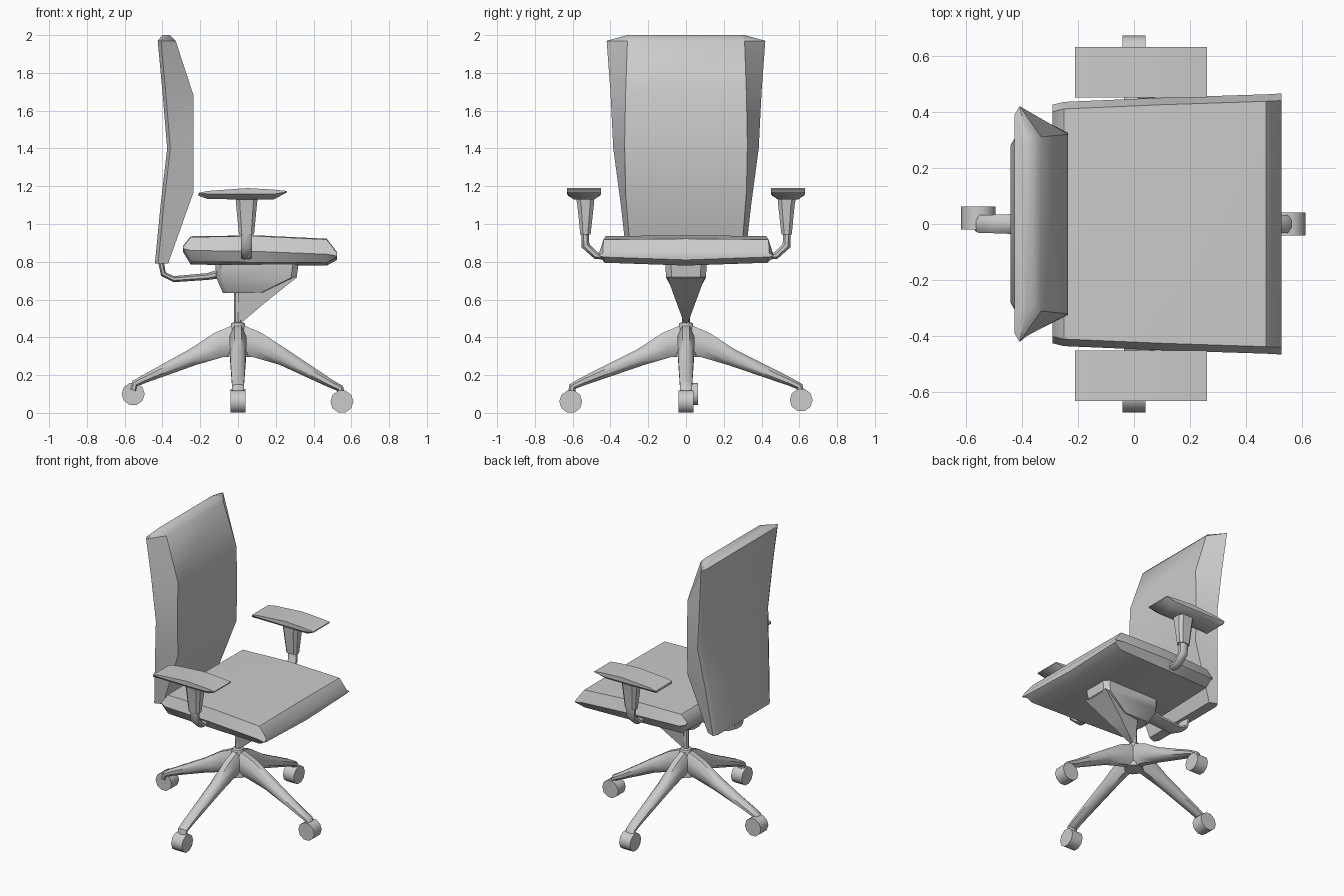
import bpy, bmesh, math
from mathutils import Vector, Matrix

if "Cube" in bpy.data.objects:
    bpy.data.objects.remove(bpy.data.objects["Cube"])


def loft(name, rings, angle=42):
    """Skin a list of equal-length rings, cap both ends."""
    bm = bmesh.new()
    vs = [[bm.verts.new(p) for p in r] for r in rings]
    n = len(rings[0])
    for a, b in zip(vs, vs[1:]):
        for i in range(n):
            j = (i + 1) % n
            bm.faces.new((a[i], a[j], b[j], b[i]))
    bm.faces.new(vs[0])
    bm.faces.new(vs[-1])
    bmesh.ops.recalc_face_normals(bm, faces=bm.faces)
    me = bpy.data.meshes.new(name)
    bm.to_mesh(me)
    bm.free()
    ob = bpy.data.objects.new(name, me)
    bpy.context.collection.objects.link(ob)
    bpy.ops.object.select_all(action='DESELECT')
    ob.select_set(True)
    bpy.context.view_layer.objects.active = ob
    bpy.ops.object.shade_smooth_by_angle(angle=math.radians(angle))
    return ob


def bar(name, path, turn=0.0, n=8):
    """Sweep along a (distance, z, half width, half height) path, turned about z."""
    rot = Matrix.Rotation(turn, 3, 'Z')
    rings = []
    for i, (r, z, w, h) in enumerate(path):
        a, b = path[max(i - 1, 0)], path[min(i + 1, len(path) - 1)]
        t = Vector((b[0] - a[0], 0, b[1] - a[1])).normalized()
        up = Vector((-t.z, 0, t.x))
        k = 1 / math.cos(math.pi / n)
        ring = []
        for s in range(n):
            q = 2 * math.pi * (s + .5) / n
            ring.append(rot @ (Vector((r, 0, z)) + up * h * k * math.sin(q)
                               + Vector((0, w * k * math.cos(q), 0))))
        rings.append(ring)
    return loft(name, rings)


def rect(x0, x1, y0, y1, z, c=0.0):
    """Level rectangle with corners cut by c."""
    return [(x0 + c, y0, z), (x1 - c, y0, z), (x1, y0 + c, z), (x1, y1 - c, z),
            (x1 - c, y1, z), (x0 + c, y1, z), (x0, y1 - c, z), (x0, y0 + c, z)]


# Backrest: rim x, z, half width, then front panel x, z, half width
back = [(-.435, .79, .31, -.37, .79, .29),
        (-.405, 1.10, .345, -.235, 1.17, .32),
        (-.37, 1.40, .385, -.235, 1.42, .325),
        (-.395, 1.70, .40, -.235, 1.68, .32),
        (-.42, 1.97, .42, -.33, 1.97, .31),
        (-.395, 2.0, .31, -.36, 2.0, .29)]
loft("backrest", [[(x - .005, -y + .03, z), (x + .012, -y, z), (fx, -fy, fz),
                   (fx, fy, fz), (x + .012, y, z), (x - .005, y - .03, z)]
                  for x, z, y, fx, fz, fy in back])

# Seat cushion: stations along x with half width and heights
seat = [(-.29, .425, .85, .885, .87),
        (-.25, .435, .785, .935, .86),
        (.10, .45, .782, .94, .855),
        (.47, .462, .78, .922, .84),
        (.525, .465, .81, .85, .83)]
loft("seat", [[(x, -w, m), (x, -w + .03, zb + .015), (x, 0, zb), (x, w - .03, zb + .015),
               (x, w, m), (x, w - .025, zt - .004), (x, 0, zt), (x, -w + .025, zt - .004)]
              for x, w, zb, zt, m in seat])

# Tilt mechanism, its tapered front fin and the gas post
loft("mechanism", [rect(-.08, .15, -.06, .06, .635, .03),
                   rect(-.115, .31, -.105, .105, .715, .03),
                   rect(-.12, .32, -.11, .11, .785, .03)])
loft("mechanism_fin", [[(.315, -.10, .72), (.315, .10, .72), (.0, .05, .70), (.0, -.05, .70)],
                       [(.16, -.055, .597), (.16, .055, .597), (.0, .03, .60), (.0, -.03, .60)],
                       [(.015, -.01, .475), (.015, .01, .475), (0, .01, .475), (0, -.01, .475)]])
loft("gas_post", [[(.02 * math.cos(a * math.pi / 4), .02 * math.sin(a * math.pi / 4), z)
                   for a in range(8)] for z in (.44, .68)])

# Bracket joining mechanism and backrest
bar("back_bracket", [(-.08, .74, .06, .025), (-.16, .722, .05, .018), (-.34, .708, .05, .016),
                     (-.395, .735, .05, .015), (-.41, .81, .05, .015)])

# Armrests on both sides
for side, s in (("right", -1), ("left", 1)):
    def ys(a, b):
        return (min(a * s, b * s), max(a * s, b * s))
    pad = []
    for x, zb, zt, wb, wt in [(-.21, 1.15, 1.165, .085, .09), (-.16, 1.132, 1.175, .055, .09),
                              (.05, 1.13, 1.19, .052, .09), (.19, 1.13, 1.182, .055, .09),
                              (.26, 1.168, 1.175, .085, .09)]:
        c = .54 * s
        zm = min(zb + .028, zt - .004)
        pad.append([(x, c - wb, zb), (x, c + wb, zb), (x, c + wt, zm),
                    (x, c + wt, zt), (x, c - wt, zt), (x, c - wt, zm)])
    loft("armrest_pad_" + side, pad)
    loft("armrest_sleeve_" + side, [rect(.005, .085, *ys(.505, .56), .945, .015),
                                    rect(-.01, .1, *ys(.488, .575), 1.10, .02),
                                    rect(-.012, .105, *ys(.485, .585), 1.15, .02)])
    arm = bar("armrest_support_" + side, [(.535, .97, .03, .02), (.532, .885, .03, .022),
                                          (.475, .832, .03, .019), (.42, .828, .03, .017)],
              turn=s * math.pi / 2)
    arm.location.x = .045

# Base hub
loft("base_hub", [[(r * math.cos(a * math.pi / 6), r * math.sin(a * math.pi / 6), z)
                   for a in range(12)]
                  for r, z in ((.06, .295), (.055, .34), (.046, .43), (.035, .475), (.02, .48))])

# Four legs with casters: turn, reach, end height, caster height, sideways caster offset
for i, (turn, reach, ze, zc, off) in enumerate([(0, .55, .135, .06, 0),
                                                (90, .61, .145, .068, 0),
                                                (180, .555, .16, .10, -.022),
                                                (270, .61, .145, .06, 0)]):
    t = math.radians(turn)
    bar(f"base_leg_{i}", [(0, .385, .042, .085), (.10, .36, .045, .068),
                          (.24, .295, .042, .045), (reach - .06, ze + .02, .033, .022),
                          (reach - .01, ze - .005, .032, .02),
                          (reach, zc + .02, .028, .02)], turn=t)
    rot = Matrix.Rotation(t, 3, 'Z')
    loft(f"caster_{i}", [[rot @ Vector((reach + .061 * math.cos(a * math.pi / 5),
                                        off + w, zc + .061 * math.sin(a * math.pi / 5)))
                          for a in range(10)] for w in (-.041, .041)])
